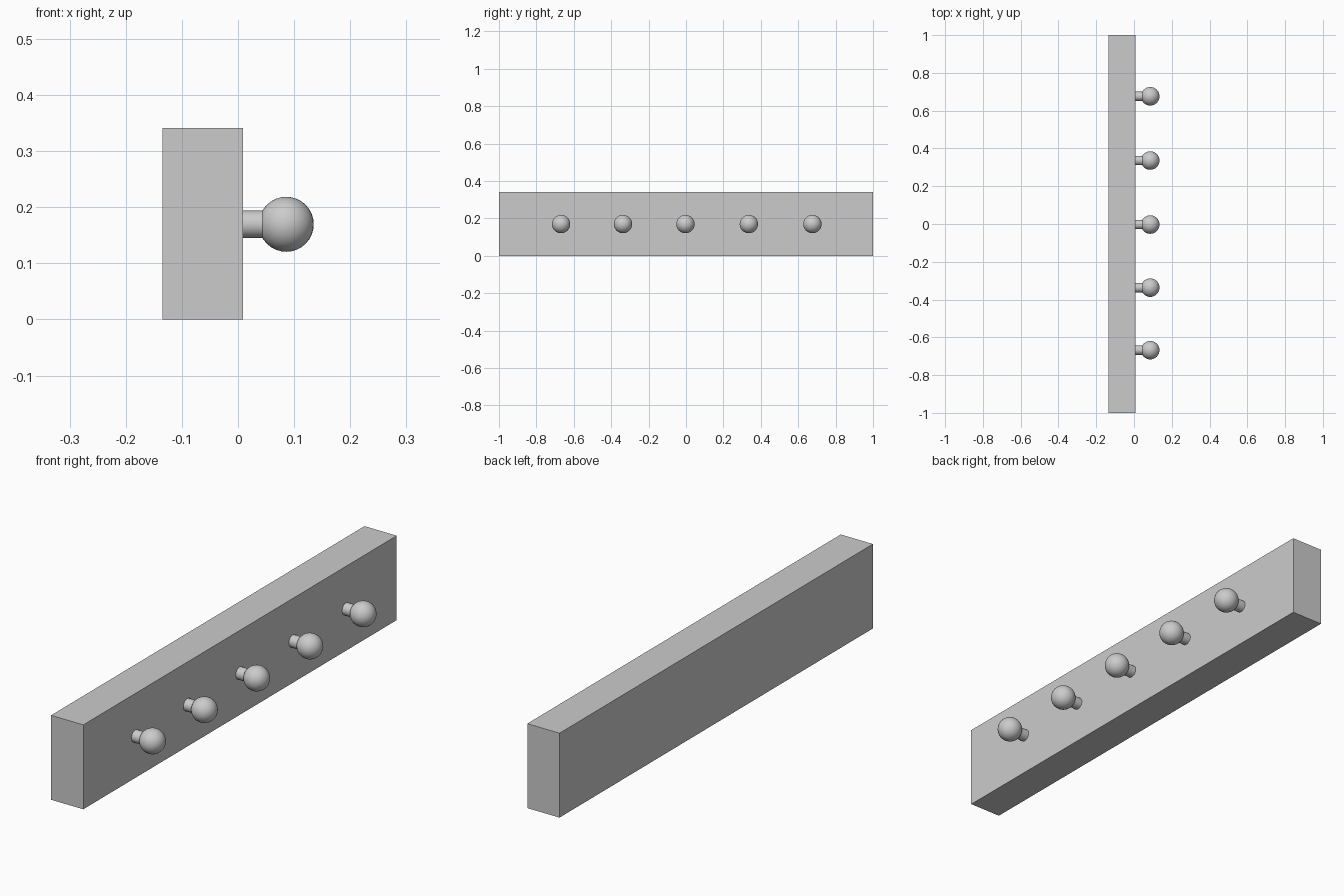
import bpy
from math import pi

if "Cube" in bpy.data.objects:
    bpy.data.objects.remove(bpy.data.objects["Cube"])

HEIGHT, BACK, FACE = 0.341, -0.135, 0.009
KNOB_Z, KNOB_X, KNOB_R = 0.1695, 0.086, 0.049


def smooth(obj):
    bpy.ops.object.shade_smooth_by_angle(angle=pi / 6)
    return obj


# Wall board
bpy.ops.mesh.primitive_cube_add(size=1, location=((BACK + FACE) / 2, 0, HEIGHT / 2))
board = bpy.context.object
board.name = "board"
board.scale = (FACE - BACK, 2, HEIGHT)
bpy.ops.object.transform_apply(location=False, rotation=False, scale=True)

# Row of pegs: short stem with a ball end
for i, y in enumerate((-0.668, -0.337, -0.003, 0.336, 0.676), 1):
    start, end = FACE - 0.004, KNOB_X - 0.035
    bpy.ops.mesh.primitive_cylinder_add(vertices=32, radius=0.0245, depth=end - start,
                                        location=((start + end) / 2, y, KNOB_Z),
                                        rotation=(0, pi / 2, 0))
    smooth(bpy.context.object).name = f"peg_stem_{i}"
    bpy.ops.mesh.primitive_uv_sphere_add(segments=32, ring_count=16, radius=KNOB_R,
                                         location=(KNOB_X, y, KNOB_Z))
    smooth(bpy.context.object).name = f"peg_ball_{i}"
